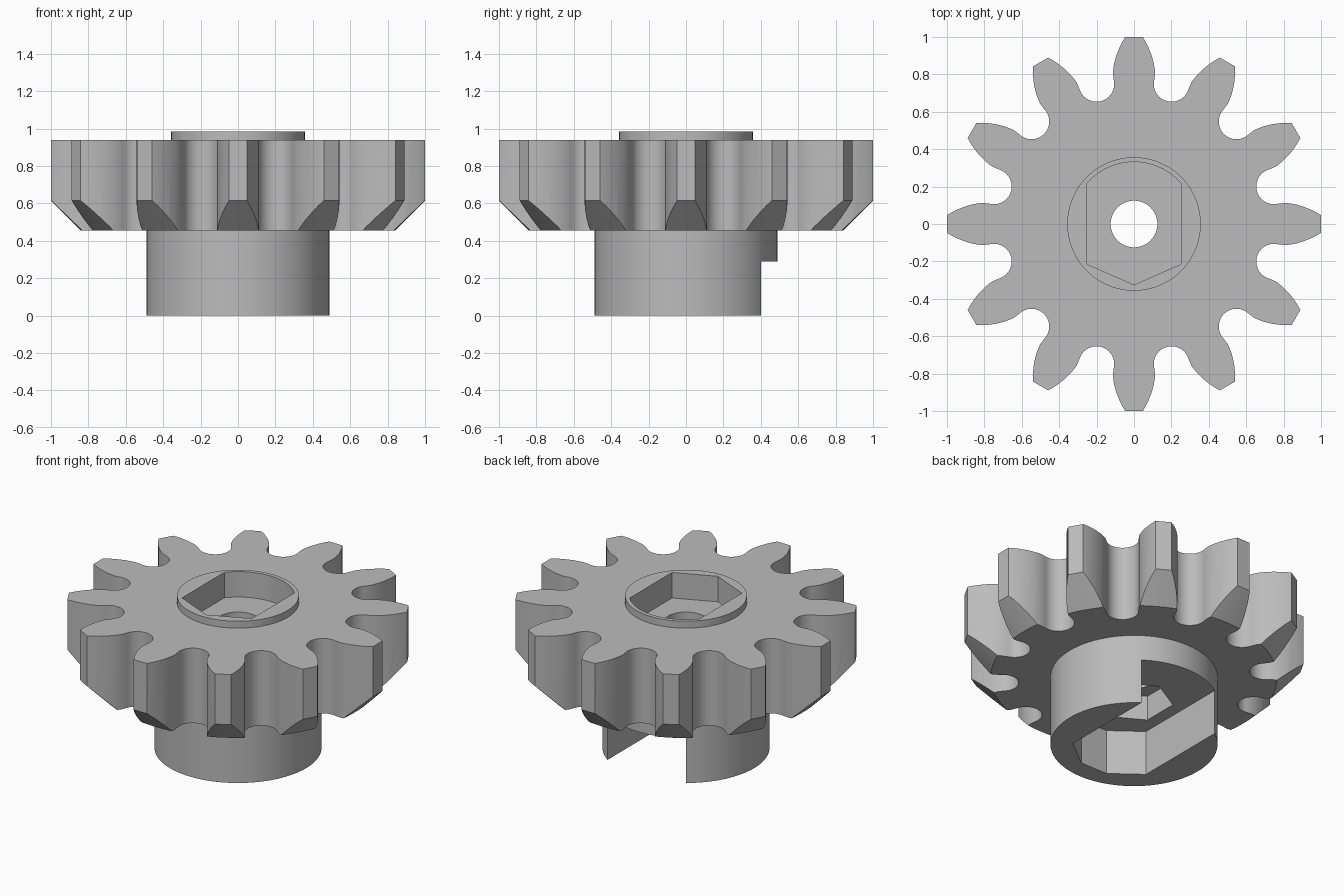
import bpy, bmesh
from math import sin, cos, radians, pi

cube = bpy.data.objects.get("Cube")
if cube:
    bpy.data.objects.remove(cube, do_unlink=True)

grey = bpy.data.materials.new("mid_grey")
grey.use_nodes = True
colour = (0.5, 0.5, 0.5, 1)
grey.diffuse_color = colour
grey.node_tree.nodes["Principled BSDF"].inputs["Base Color"].default_value = colour


def circle(radius, sides):
    return [(radius * cos(2 * pi * i / sides), radius * sin(2 * pi * i / sides))
            for i in range(sides)]


def prism(name, outline, z0, z1, top_scale=1.0):
    """Extrude a counter-clockwise outline from z0 to z1."""
    bm = bmesh.new()
    low = [bm.verts.new((x, y, z0)) for x, y in outline]
    high = [bm.verts.new((x * top_scale, y * top_scale, z1)) for x, y in outline]
    bm.faces.new(low[::-1])
    bm.faces.new(high)
    n = len(outline)
    for i in range(n):
        j = (i + 1) % n
        bm.faces.new((low[i], low[j], high[j], high[i]))
    bmesh.ops.recalc_face_normals(bm, faces=bm.faces)
    mesh = bpy.data.meshes.new(name)
    bm.to_mesh(mesh)
    bm.free()
    mesh.materials.append(grey)
    obj = bpy.data.objects.new(name, mesh)
    bpy.context.collection.objects.link(obj)
    return obj


def combine(target, tool, operation):
    """Apply a boolean and remove its tool."""
    bpy.ops.object.select_all(action='DESELECT')
    bpy.context.view_layer.objects.active = target
    target.select_set(True)
    mod = target.modifiers.new(operation.lower(), 'BOOLEAN')
    mod.operation = operation
    mod.solver = 'EXACT'
    mod.object = tool
    bpy.ops.object.modifier_apply(modifier=mod.name)
    bpy.data.objects.remove(tool, do_unlink=True)


# Gear outline: one half tooth (sideways, outward), mirrored and repeated
TEETH = 12
step = 2 * pi / TEETH
half = [(0.047, 1.0), (0.064, 0.972), (0.08, 0.938), (0.095, 0.9),
        (0.107, 0.855), (0.113, 0.81)]
gap_x, gap_y, gap_r = 0.775 * sin(step / 2), 0.775 * cos(step / 2), 0.095
half += [(gap_x + gap_r * cos(radians(a)), gap_y + gap_r * sin(radians(a)))
         for a in range(165, 256, 10)]
root = (gap_x + gap_r * cos(radians(255)), gap_y + gap_r * sin(radians(255)))
tooth = [root] + half[::-1] + [(-x, y) for x, y in half]
outline = []
for k in range(TEETH):
    c, s = cos(k * step), sin(k * step)
    outline += [(x * c - y * s, x * s + y * c) for x, y in tooth]
# the mirrored ends of neighbouring teeth meet, so drop the doubles
clean = []
for p in outline:
    if all(abs(p[0] - q[0]) + abs(p[1] - q[1]) > 1e-4 for q in clean):
        clean.append(p)

gear = prism("pinion_gear", clean, 0.455, 0.94)

# Bevel on the lower tooth tips
bevel = prism("tip_bevel", circle(0.74, 120), 0.355, 1.0, 1.385 / 0.74)
combine(gear, bevel, 'INTERSECT')

# Hub below and raised collar above
combine(gear, prism("hub", circle(0.49, 96), 0, 0.6), 'UNION')
combine(gear, prism("collar", circle(0.357, 96), 0.7, 0.985), 'UNION')

# Upper socket: straight sides, pointed front, rounded back
socket = [(-0.25, -0.215), (0, -0.325), (0.25, -0.215)]
socket += [(0.332 * cos(radians(a)), 0.332 * sin(radians(a)))
           for a in range(41, 140, 7)]
combine(gear, prism("socket", socket, 0.82, 1.1), 'DIFFERENCE')

# Lower slot, open at the back of the hub
slot = [(-0.28, -0.225), (-0.095, -0.365), (0.095, -0.365), (0.28, -0.225),
        (0.28, 0.7), (-0.28, 0.7)]
combine(gear, prism("slot", slot, -0.1, 0.29), 'DIFFERENCE')

# Six-sided recess above the slot, then the shaft bore
recess = [(-y, x) for x, y in circle(0.23, 6)]
combine(gear, prism("recess", recess, 0.2, 0.45), 'DIFFERENCE')
combine(gear, prism("bore", circle(0.125, 48), 0.35, 0.9), 'DIFFERENCE')

bpy.ops.object.select_all(action='DESELECT')
gear.select_set(True)
bpy.context.view_layer.objects.active = gear
bpy.ops.object.shade_smooth_by_angle(angle=radians(25))
